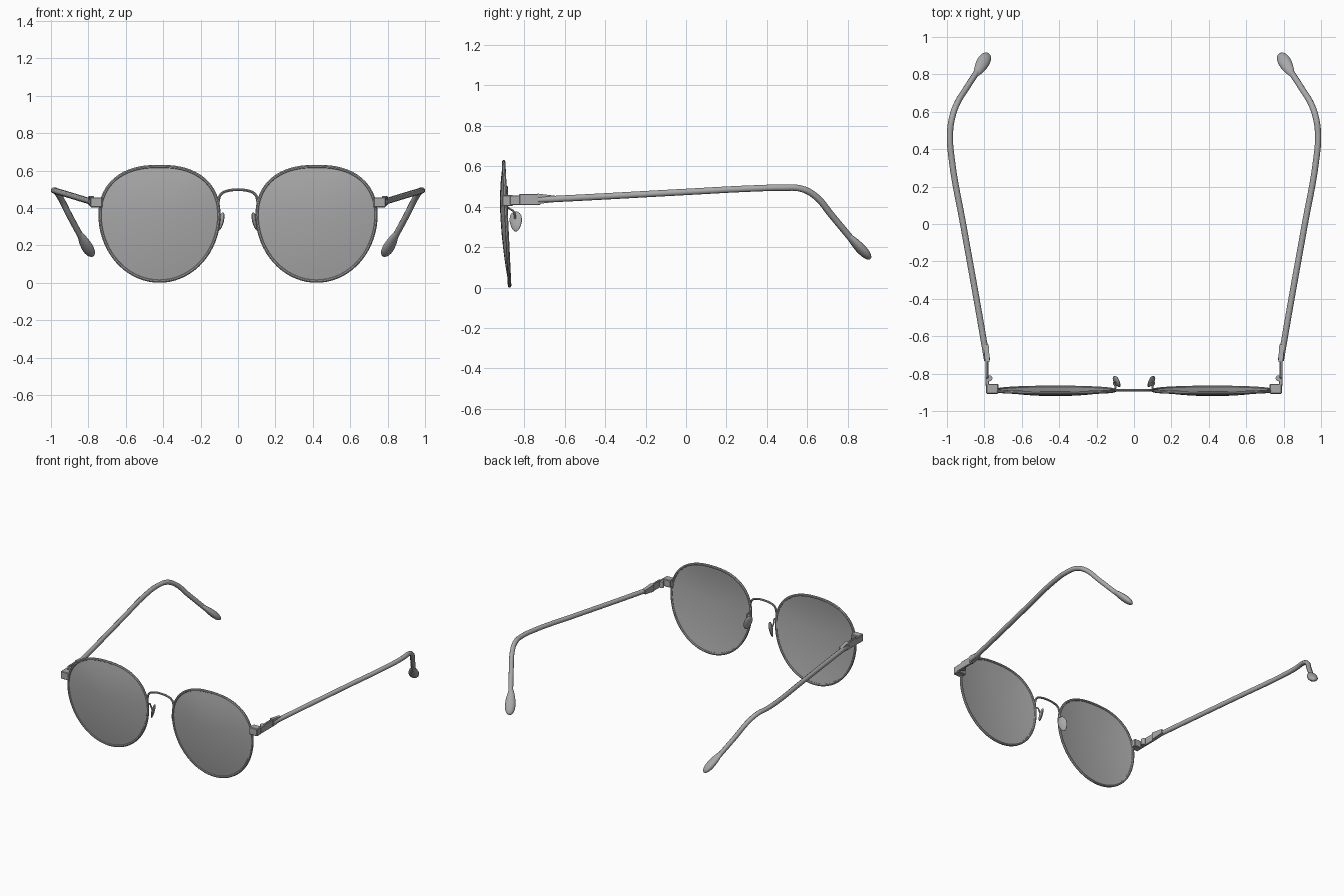
import bpy, bmesh, math
from mathutils import Vector

cube = bpy.data.objects.get("Cube")
if cube:
    bpy.data.objects.remove(cube)

grey = bpy.data.materials.new("satin_grey")
grey.use_nodes = True
grey.diffuse_color = (0.4, 0.4, 0.4, 1)
grey.node_tree.nodes["Principled BSDF"].inputs["Base Color"].default_value = (0.4, 0.4, 0.4, 1)


def finish(ob, smooth=True):
    """Material, shading and a mirrored copy on the other side."""
    ob.data.materials.clear()
    ob.data.materials.append(grey)
    bpy.ops.object.select_all(action='DESELECT')
    ob.select_set(True)
    bpy.context.view_layer.objects.active = ob
    if smooth:
        bpy.ops.object.shade_smooth_by_angle(angle=math.radians(40))
    ob.modifiers.new("Mirror", 'MIRROR')
    return ob


def mesh_object(name, bm, smooth=True):
    bmesh.ops.recalc_face_normals(bm, faces=bm.faces)
    mesh = bpy.data.meshes.new(name)
    bm.to_mesh(mesh)
    bm.free()
    ob = bpy.data.objects.new(name, mesh)
    bpy.context.collection.objects.link(ob)
    return finish(ob, smooth)


def tube(name, points, radius, closed=False, kind='BEZIER', sides=2):
    """Round wire through the points."""
    cu = bpy.data.curves.new(name, 'CURVE')
    cu.dimensions = '3D'
    cu.bevel_depth = radius
    cu.bevel_resolution = sides
    cu.use_fill_caps = True
    cu.resolution_u = 6
    sp = cu.splines.new(kind)
    pts = sp.bezier_points if kind == 'BEZIER' else sp.points
    pts.add(len(points) - 1)
    for p, co in zip(pts, points):
        if kind == 'BEZIER':
            p.co = co
            p.handle_left_type = p.handle_right_type = 'AUTO'
        else:
            p.co = (*co, 1)
    sp.use_cyclic_u = closed
    ob = bpy.data.objects.new(name, cu)
    bpy.context.collection.objects.link(ob)
    bpy.ops.object.select_all(action='DESELECT')
    ob.select_set(True)
    bpy.context.view_layer.objects.active = ob
    bpy.ops.object.convert(target='MESH')
    return finish(bpy.context.object)


def block(name, lo, hi, bevel=0.004):
    bm = bmesh.new()
    bmesh.ops.create_cube(bm, size=1)
    for v in bm.verts:
        v.co = [(a + b) / 2 + c * (b - a) for a, b, c in zip(lo, hi, v.co)]
    bmesh.ops.bevel(bm, geom=bm.edges[:], offset=bevel, segments=1, affect='EDGES')
    return mesh_object(name, bm, False)


# Lens outline: flattened at the top, round below
LENS_X, LENS_Z, HALF_W, TOP, BOTTOM, SIDES = 0.42, 0.365, 0.318, 0.257, 0.356, 72


def lens_point(angle, r, push=0.0):
    c, s = math.cos(angle), math.sin(angle)
    n = 2.0 + 0.35 * max(s, 0) ** 0.5
    k = (abs(c) ** n + abs(s) ** n) ** (-1 / n)
    x = LENS_X + HALF_W * r * k * c
    z = LENS_Z + (TOP if s > 0 else BOTTOM) * r * k * s
    bulge = 0.026 * (1 - r * r)
    return Vector((x, -0.872 - 0.048 * z - bulge + push, z))


angles = [2 * math.pi * i / SIDES for i in range(SIDES)]

# Lenses: curved shells
bm = bmesh.new()
for push in (-0.003, 0.003):
    centre = bm.verts.new(lens_point(0, 0, push))
    last = None
    for step in range(1, 9):
        ring = [bm.verts.new(lens_point(a, step / 8, push)) for a in angles]
        for i in range(SIDES):
            j = (i + 1) % SIDES
            if last:
                bm.faces.new((last[i], last[j], ring[j], ring[i]))
            else:
                bm.faces.new((centre, ring[j], ring[i]))
        last = ring
    if push < 0:
        front_ring = last
for i in range(SIDES):
    j = (i + 1) % SIDES
    bm.faces.new((front_ring[i], front_ring[j], last[j], last[i]))
mesh_object("lens", bm)

# Thin metal rims
tube("rim", [lens_point(a, 1.0) for a in angles], 0.009, True, 'POLY')

# Bridge wire, half of it mirrored
tube("bridge", [(0, -0.888, 0.498), (0.05, -0.888, 0.493), (0.09, -0.888, 0.475),
                (0.104, -0.888, 0.44), (0.107, -0.888, 0.38)], 0.007)

# Nose pad arms and pads
tube("nose_pad_arm", [(0.107, -0.888, 0.4), (0.098, -0.872, 0.39), (0.108, -0.852, 0.375),
                      (0.099, -0.845, 0.34)], 0.005)
bm = bmesh.new()
bmesh.ops.create_uvsphere(bm, u_segments=16, v_segments=10, radius=1)
for v in bm.verts:
    x, y, z = v.co
    v.co = (0.093 + 0.012 * x - 0.012 * z + 0.012 * y,
            -0.842 + 0.030 * y * (1 + 0.2 * z), 0.327 + 0.05 * z)
mesh_object("nose_pad", bm)

# End pieces and hinges
block("end_piece", (0.725, -0.908, 0.403), (0.79, -0.855, 0.457))
block("end_piece_return", (0.775, -0.87, 0.408), (0.793, -0.82, 0.455), 0.003)
block("hinge_plate", (0.779, -0.825, 0.408), (0.793, -0.72, 0.463), 0.003)
bm = bmesh.new()
bmesh.ops.create_cone(bm, cap_ends=True, segments=16, radius1=0.016, radius2=0.016, depth=0.045)
bmesh.ops.translate(bm, verts=bm.verts, vec=(0.773, -0.825, 0.432))
mesh_object("hinge_barrel", bm)

# Tapered sleeve joining the hinge to the temple
bm = bmesh.new()
bmesh.ops.create_cube(bm, size=1)
for v in bm.verts:
    back = v.co.y > 0
    v.co = (0.784 + v.co.x * 0.026 + (0.006 if back else 0), -0.645 if back else -0.735,
            0.439 + v.co.z * (0.03 if back else 0.052))
mesh_object("temple_sleeve", bm, False)

# Temples: long arm, curved over the ear
tube("temple", [(0.785, -0.73, 0.434), (0.835, -0.44, 0.449), (0.91, -0.02, 0.472),
                (0.975, 0.35, 0.491), (0.984, 0.48, 0.494), (0.972, 0.57, 0.489),
                (0.948, 0.64, 0.452), (0.9, 0.72, 0.358), (0.835, 0.82, 0.238)], 0.0165, sides=3)

# Drop-shaped temple tips
start, end = Vector((0.853, 0.785, 0.278)), Vector((0.78, 0.911, 0.142))
turn = (end - start).to_track_quat('Z', 'X')
bm = bmesh.new()
bmesh.ops.create_uvsphere(bm, u_segments=20, v_segments=14, radius=1)
for v in bm.verts:
    x, y, z = v.co
    grow = 0.82 + 0.3 * z
    v.co = turn @ Vector((0.027 * x * grow, 0.040 * y * grow, z * (end - start).length / 2))
    v.co += (start + end) / 2
mesh_object("temple_tip", bm)
